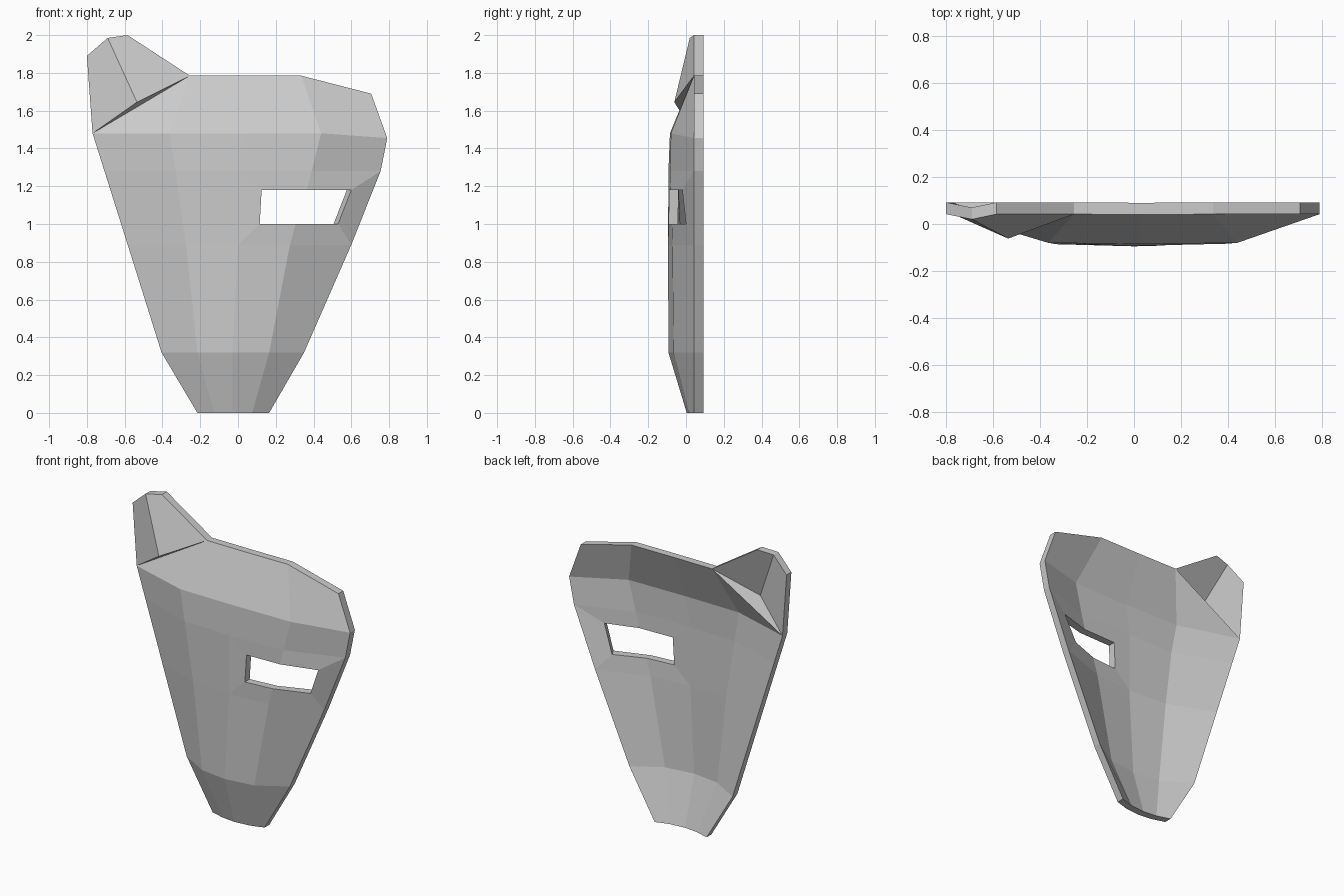
import bpy, bmesh

if "Cube" in bpy.data.objects:
    bpy.data.objects.remove(bpy.data.objects["Cube"])

THICK = 0.05   # shell depth along y
EDGE_Y = 0.042  # front rim of the mask

bm = bmesh.new()

def vert(x, y, z):
    return bm.verts.new((x, y, z))

# Face rows from brow to chin: z, z of right end, x of columns, y of inner columns
rows = [
    (1.785, 1.69, (None, -0.255, 0.03, 0.335, 0.705), (0.042, 0.04, 0.042)),
    (1.48, 1.455, (-0.77, -0.365, 0.03, 0.44, 0.79), (-0.08, -0.085, -0.08)),
    (1.28, 1.28, (-0.707, -0.33, 0.0, 0.39, 0.755), (-0.086, -0.093, -0.084)),
    (0.89, 0.89, (-0.584, -0.275, 0.0, 0.275, 0.60), (-0.075, -0.095, -0.072)),
    (0.32, 0.32, (-0.405, -0.215, -0.03, 0.165, 0.35), (-0.068, -0.093, -0.066)),
    (0.0, 0.0, (-0.215, -0.125, -0.03, 0.075, 0.165), (0.015, 0.004, 0.015)),
]
grid = []
for z, z_right, xs, ys in rows:
    depths = (EDGE_Y, *ys, EDGE_Y)
    grid.append([None if x is None else vert(x, y, z_right if c == 4 else z)
                 for c, (x, y) in enumerate(zip(xs, depths))])

# Quads of the face, leaving the ear corner and the eye open
skip = {(0, 0), (2, 2), (2, 3)}
for r in range(5):
    for c in range(4):
        if (r, c) not in skip:
            bm.faces.new((grid[r][c], grid[r + 1][c],
                          grid[r + 1][c + 1], grid[r][c + 1]))

# Eye opening ring
outer = [grid[2][2], grid[2][3], grid[2][4], grid[3][4], grid[3][3], grid[3][2]]
inner = [vert(*p) for p in ((0.125, -0.09, 1.18), (0.365, -0.083, 1.18),
                            (0.60, -0.02, 1.18), (0.53, 0.0, 1.0),
                            (0.305, -0.075, 1.0), (0.115, -0.092, 1.0))]
for i in range(6):
    j = (i + 1) % 6
    bm.faces.new((outer[i], inner[i], inner[j], outer[j]))

# Single folded ear
base_l, base_r, temple = grid[1][0], grid[0][1], grid[1][1]
fold = vert(-0.535, -0.062, 1.645)
tip_l, tip_m, tip_r = (vert(-0.80, EDGE_Y, 1.89), vert(-0.69, 0.02, 1.985),
                       vert(-0.585, EDGE_Y, 2.0))
for f in ((base_l, temple, base_r), (base_l, base_r, fold),
          (base_l, fold, tip_m, tip_l), (fold, base_r, tip_r, tip_m)):
    bm.faces.new(f)

# Back skin and rim walls
fronts = list(bm.faces)
rim = [e for e in bm.edges if len(e.link_faces) == 1]
slanted = {inner[2], inner[3]}
back = {v: vert(v.co.x - (0.024 if v in slanted else 0), v.co.y + THICK, v.co.z)
        for v in list(bm.verts)}
for f in fronts:
    bm.faces.new([back[v] for v in reversed(f.verts)])
for e in rim:
    a, b = e.verts
    bm.faces.new((a, b, back[b], back[a]))
bmesh.ops.recalc_face_normals(bm, faces=bm.faces)

mesh = bpy.data.meshes.new("mask")
bm.to_mesh(mesh)
bm.free()
bpy.context.collection.objects.link(bpy.data.objects.new("mask", mesh))
